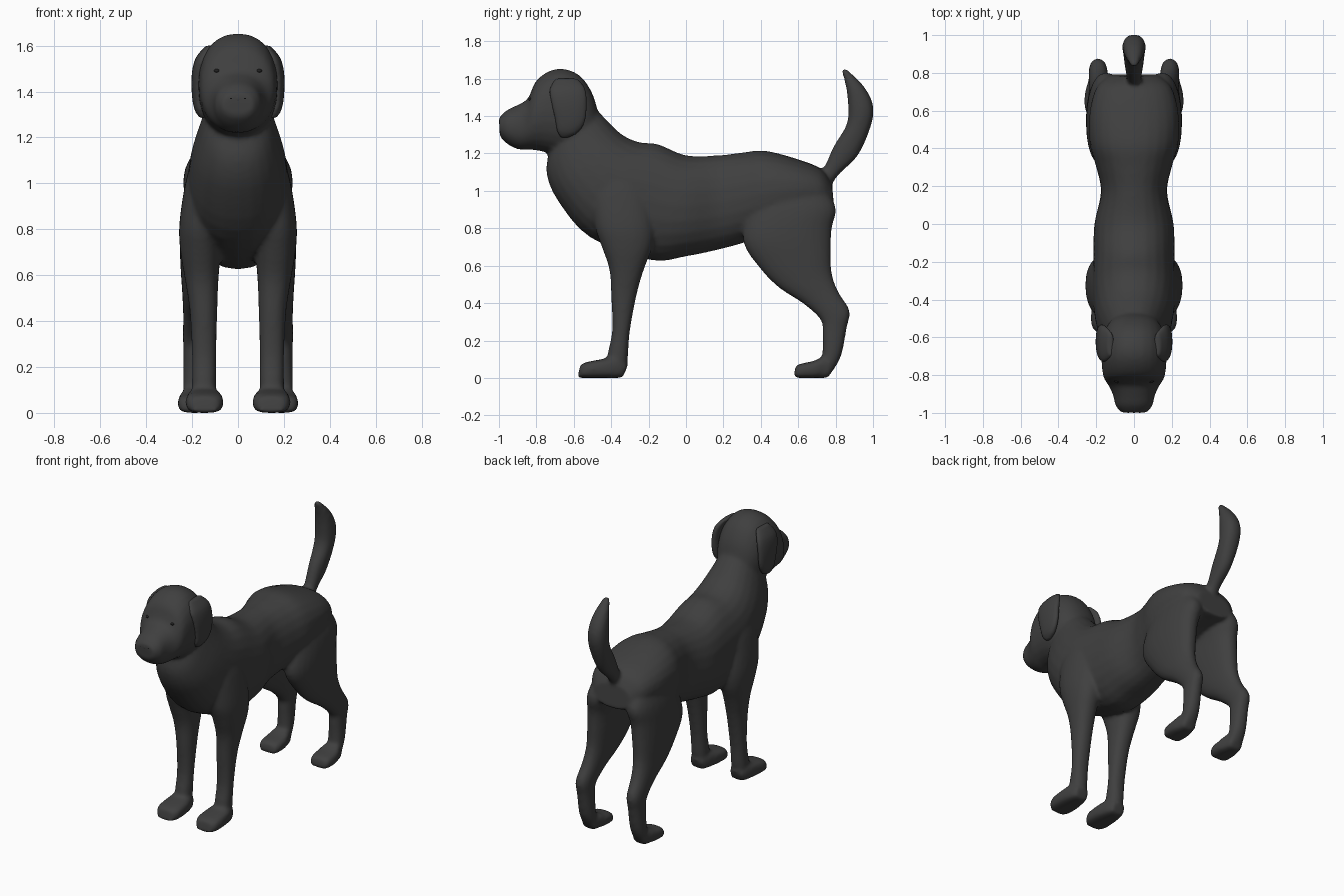
import bpy, bmesh, math
from mathutils import Vector

cube = bpy.data.objects.get("Cube")
if cube:
    bpy.data.objects.remove(cube, do_unlink=True)


def make_material(name, grey):
    mat = bpy.data.materials.new(name)
    mat.use_nodes = True
    colour = (grey, grey, grey, 1)
    mat.diffuse_color = colour
    bsdf = mat.node_tree.nodes["Principled BSDF"]
    bsdf.inputs["Base Color"].default_value = colour
    bsdf.inputs["Roughness"].default_value = 0.8
    return mat


coat = make_material("charcoal coat", 0.05)
dark = make_material("dark eyes and nostrils", 0.015)


def spline(sections, steps):
    """Smoothly interpolate between neighbouring sections."""
    rows = [Vector(s) for s in sections]
    result = []
    for i in range(len(rows) - 1):
        p0, p1 = rows[max(i - 1, 0)], rows[i]
        p2, p3 = rows[i + 1], rows[min(i + 2, len(rows) - 1)]
        for k in range(steps):
            t = k / steps
            result.append(p1 + (p2 - p0) * (t / 2)
                          + (p0 * 2 - p1 * 5 + p2 * 4 - p3) * (t * t / 2)
                          + (p1 * 3 - p0 - p2 * 3 + p3) * (t ** 3 / 2))
    return result + [rows[-1]]


def loft(bm, sections, side=1, power=0.9, sides=24, steps=4):
    """Sections in hundredths: edge point y, z, opposite point y, z, centre x, half width."""
    def soft(value):
        return math.copysign(abs(value) ** power, value)
    rings = []
    for ya, za, yb, zb, cx, half in spline(sections, steps):
        ring = []
        for k in range(sides):
            angle = math.tau * k / sides
            c, s = soft(math.cos(angle)) / 2, soft(math.sin(angle))
            point = Vector((side * (cx + s * half),
                            (ya + yb) / 2 + c * (ya - yb),
                            (za + zb) / 2 + c * (za - zb)))
            ring.append(bm.verts.new(point / 100))
        rings.append(ring)
    faces = [bm.faces.new(rings[0]), bm.faces.new(rings[-1])]
    for a, b in zip(rings, rings[1:]):
        for k in range(sides):
            j = (k + 1) % sides
            faces.append(bm.faces.new((a[k], a[j], b[j], b[k])))
    bmesh.ops.recalc_face_normals(bm, faces=faces)


def finish(bm, name, mat, voxel=None, relax=0):
    mesh = bpy.data.meshes.new(name)
    bm.to_mesh(mesh)
    bm.free()
    mesh.materials.append(mat)
    mesh.shade_smooth()
    obj = bpy.data.objects.new(name, mesh)
    bpy.context.collection.objects.link(obj)
    if voxel:
        blend = obj.modifiers.new("blend", 'REMESH')
        blend.mode = 'VOXEL'
        blend.voxel_size = voxel
        blend.use_smooth_shade = True
        smooth = obj.modifiers.new("relax", 'SMOOTH')
        smooth.factor = 0.5
        smooth.iterations = relax
    return obj


def ellipsoid(name, centre, size, mat):
    bm = bmesh.new()
    bmesh.ops.create_uvsphere(bm, u_segments=16, v_segments=10, radius=1)
    for v in bm.verts:
        v.co = Vector(centre) + Vector([a * b for a, b in zip(v.co, size)])
    return finish(bm, name, mat)


# Neck, chest, belly and rump: upper edge, lower edge, centre, half width
torso = [(-50, 146, -73, 122, 0, 13), (-42, 137.5, -74.5, 109, 0, 16.5),
         (-34, 130, -68, 94, 0, 20), (-25, 126, -51, 75, 0, 22),
         (-15, 125, -19, 63, 0, 21.5), (0, 119, 0, 65, 0, 21),
         (17, 119, 17, 68.5, 0, 17.5), (30, 120.5, 30, 72, 0, 20),
         (42, 121.5, 44, 77, 0, 23.5), (58, 117.5, 60, 84, 0, 23.5),
         (72, 112, 72, 87, 0, 20), (78, 104, 79.5, 88, 0, 13)]

# Skull running forward into the muzzle
head = [(-47, 142, -60, 120, 0, 13), (-50, 152, -65, 119, 0, 15.5),
        (-56, 161, -70, 120, 0, 17), (-64, 165, -74, 120.5, 0, 17.3),
        (-72, 164.5, -79, 121.5, 0, 17), (-80, 159, -83, 122, 0, 16),
        (-84.5, 149.5, -88, 122, 0, 13), (-90, 146, -92, 123, 0, 11),
        (-96, 143, -96, 125.5, 0, 9.8), (-100, 139, -99.5, 129, 0, 7)]

# Upright curved tail: inner edge, outer edge
tail = [(70, 108, 77, 102, 0, 4), (74, 113, 82, 109, 0, 4),
        (79, 124, 92, 119, 0, 5), (86, 136, 99, 135, 0, 6),
        (86.5, 148, 100, 146, 0, 6), (85, 158, 95, 156, 0, 4.5),
        (82.5, 166, 86, 165, 0, 1.8)]

# Limbs on one side, mirrored to the other
front_leg = [(-45, 114, -26, 114, 15, 4), (-50, 100, -20, 100, 15, 8),
             (-49, 82, -17, 82, 16, 9.6), (-45, 70, -18, 70, 16.3, 8.8),
             (-41, 58, -22.5, 58, 15.8, 7.3), (-40, 44, -26.5, 44, 15, 6),
             (-39.5, 25, -30, 25, 14.8, 5.3), (-42, 12, -31, 12, 14.8, 5.3),
             (-41, 4, -32, 4, 14.8, 5)]
front_paw = [(-31, 7, -34, 0, 14.8, 4.5), (-37, 11, -37, 0, 14.8, 6.5),
             (-45, 10, -45, 0, 14.6, 8), (-53, 8.5, -54, 0, 14.6, 8),
             (-56.5, 7, -58, 0, 14.6, 5.5)]
hind_leg = [(40, 108, 70, 106, 14, 5), (34, 90, 80, 92, 14.5, 9.5),
            (30.5, 73, 78, 80, 16, 9.4), (40, 58, 77.5, 68, 16.8, 8.2),
            (50, 48, 78, 56, 17.5, 6.8), (63, 39.5, 81.5, 46, 18.3, 5.6),
            (72, 31, 87.5, 36, 19, 5), (73, 24, 86, 27, 19, 4.8),
            (73, 14, 83, 12, 19, 5), (72, 4, 78, 3, 19, 5)]
hind_paw = [(79, 6, 76, 0, 19, 4.5), (74, 11, 72, 0, 19, 6),
            (68, 9, 68, 0, 19, 7.2), (61, 7.5, 60, 0, 19, 7),
            (58.5, 6, 57.5, 0, 19, 5)]

# One blended skin over all body masses
bm = bmesh.new()
for sections in (torso, head, tail):
    loft(bm, sections)
for side in (1, -1):
    loft(bm, front_leg, side)
    loft(bm, hind_leg, side)
    loft(bm, front_paw, side, power=0.65)
    loft(bm, hind_paw, side, power=0.65)
finish(bm, "dog_body", coat, voxel=0.012, relax=7)

# Hanging ear flaps, eyes and nostrils
ear = [(-70, 160, -58, 160, 12, 2), (-73, 154, -54, 155, 15.5, 3),
       (-72, 147, -53, 147, 17.2, 3), (-70, 138, -54, 137, 17.3, 2.7),
       (-69, 132, -58, 131, 16.4, 2.3), (-67, 128.5, -63, 128.5, 15.3, 1.2)]
for side, label in ((1, "left"), (-1, "right")):
    bm = bmesh.new()
    loft(bm, ear, side)
    finish(bm, label + "_ear", coat, voxel=0.008, relax=3)
    ellipsoid(label + "_eye", (side * 0.092, -0.825, 1.49), (0.014, 0.018, 0.009), dark)
    ellipsoid(label + "_nostril", (side * 0.03, -0.988, 1.37), (0.011, 0.012, 0.006), dark)

# Nose pad
ellipsoid("nose_pad", (0, -0.972, 1.37), (0.05, 0.028, 0.035), coat)
